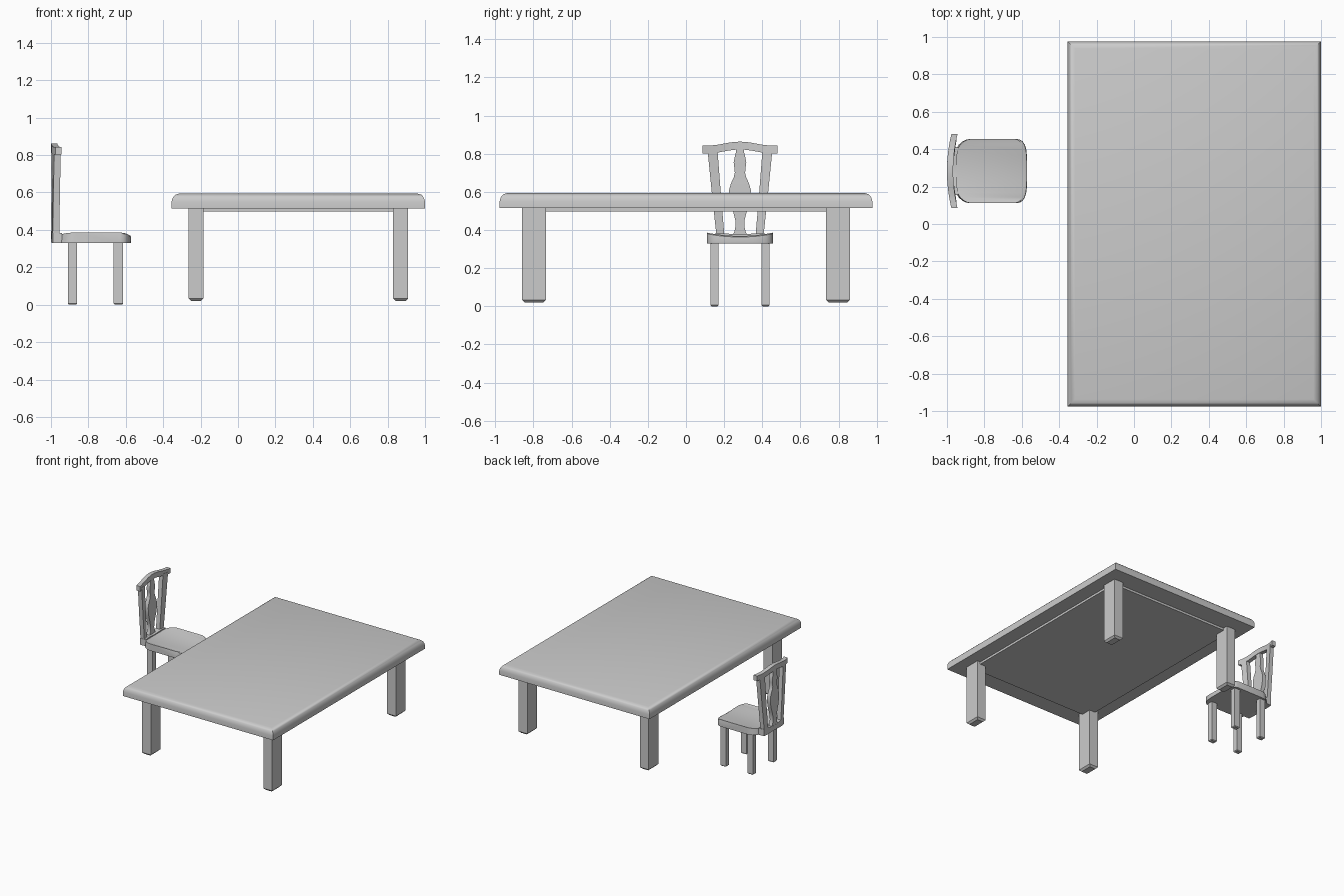
import bpy, bmesh, math

if "Cube" in bpy.data.objects:
    bpy.data.objects.remove(bpy.data.objects["Cube"])


def loft(name, rings, smooth=True):
    """Skin a list of equal-length point rings and cap both ends."""
    bm = bmesh.new()
    vs = [[bm.verts.new(p) for p in r] for r in rings]
    n = len(rings[0])
    for a, b in zip(vs, vs[1:]):
        for i in range(n):
            j = (i + 1) % n
            bm.faces.new((a[i], a[j], b[j], b[i]))
    bm.faces.new(vs[0])
    bm.faces.new(vs[-1])
    bmesh.ops.recalc_face_normals(bm, faces=bm.faces)
    me = bpy.data.meshes.new(name)
    bm.to_mesh(me)
    bm.free()
    ob = bpy.data.objects.new(name, me)
    bpy.context.collection.objects.link(ob)
    if smooth:
        bpy.ops.object.select_all(action='DESELECT')
        ob.select_set(True)
        bpy.context.view_layer.objects.active = ob
        bpy.ops.object.shade_smooth_by_angle(angle=math.radians(30))
    return ob


def slab(name, cx, cy, hx, hy, profile, smooth=False):
    """Stack of rectangles; profile holds (inset, z)."""
    return loft(name, [[(cx + sx * (hx - d), cy + sy * (hy - d), z)
                        for sx, sy in ((-1, -1), (1, -1), (1, 1), (-1, 1))]
                       for d, z in profile], smooth)


# table: rounded top, panel under it, four square legs
TX = 0.3225
slab("table_top", TX, 0, 0.6775, 0.977,
     [(0, .515), (0, .55), (.004, .566), (.01, .578), (.02, .588), (.04, .594)], True)
slab("table_underframe", TX, 0, 0.56, 0.82, [(0, .497), (0, .52)])
for sx in (-1, 1):
    for sy in (-1, 1):
        slab(f"table_leg_{sx}_{sy}", TX + sx * .5475, sy * .797, .04, .062,
             [(.014, .02), (0, .034), (0, .52)])

# chair legs
CY = 0.283
for x in (-.885, -.64):
    for s in (-1, 1):
        slab(f"chair_leg_{x}_{s}", x, CY + s * .133, .025, .021,
             [(.006, 0), (0, .006), (0, .335)])

# seat: half outline (distance from centre, back x, front x), dished across
half = [(0, -.962, -.573), (.04, -.962, -.573), (.08, -.96, -.574), (.115, -.952, -.578),
        (.14, -.938, -.585), (.158, -.918, -.597), (.168, -.898, -.612), (.172, -.875, -.63)]
stations = [(-d, a, b) for d, a, b in half[:0:-1]] + half
rings = []
for d, a, b in stations:
    top = .369 + .017 * (d / .172) ** 2
    y = CY + d
    rings.append([(a, y, .33), (b, y, .33), (b + .002, y, .338), (b, y, top - .006),
                  (b - .012, y, top), (a + .008, y, top)])
loft("seat", rings)


# chair back: every part follows one shallow curve in plan
def back_x(d):
    return -1 + .6 * d * d


def upright(name, rows, thick):
    """Vertical strip; rows hold (z, left, right) offsets from the centre."""
    return loft(name, [[(back_x(l), CY + l, z), (back_x(r), CY + r, z),
                        (back_x(r) + thick, CY + r, z), (back_x(l) + thick, CY + l, z)]
                       for z, l, r in rows])


def rail(name, width, n, lower, upper, thick, x0=0):
    """Horizontal strip; lower and upper give z for t in -1..1."""
    rs = []
    for i in range(n + 1):
        t = 2 * i / n - 1
        d = t * width
        x = back_x(d) + x0
        rs.append([(x, CY + d, lower(t)), (x + thick, CY + d, lower(t)),
                   (x + thick, CY + d, upper(t)), (x, CY + d, upper(t))])
    return loft(name, rs)


def arch(t):
    return .5 + .5 * math.cos(math.pi * min(1, abs(t) / .85))


rail("back_top_rail", .197, 20, lambda t: .802 + .02 * arch(t),
     lambda t: .843 + .02 * arch(t), .033)
rail("back_bottom_rail", .128, 10, lambda t: .33 + .008 * arch(t),
     lambda t: .384 - .008 * arch(t), .05)

# side posts lean outwards towards the top
for s in (-1, 1):
    upright(f"back_post_{s}", [(z, *sorted((s * a, s * b))) for z, a, b in
            ((.332, .078, .122), (.385, .083, .125), (.6, .101, .148), (.82, .118, .17))], .035)

# vase-shaped centre splat
splat = [(.335, .042), (.375, .038), (.39, .03), (.42, .023), (.45, .024), (.49, .034),
         (.53, .047), (.57, .055), (.61, .057), (.645, .047), (.675, .033), (.70, .027),
         (.73, .03), (.755, .033), (.78, .028), (.805, .022), (.83, .021)]
upright("back_splat", [(z, -w, w) for z, w in splat], .03)
